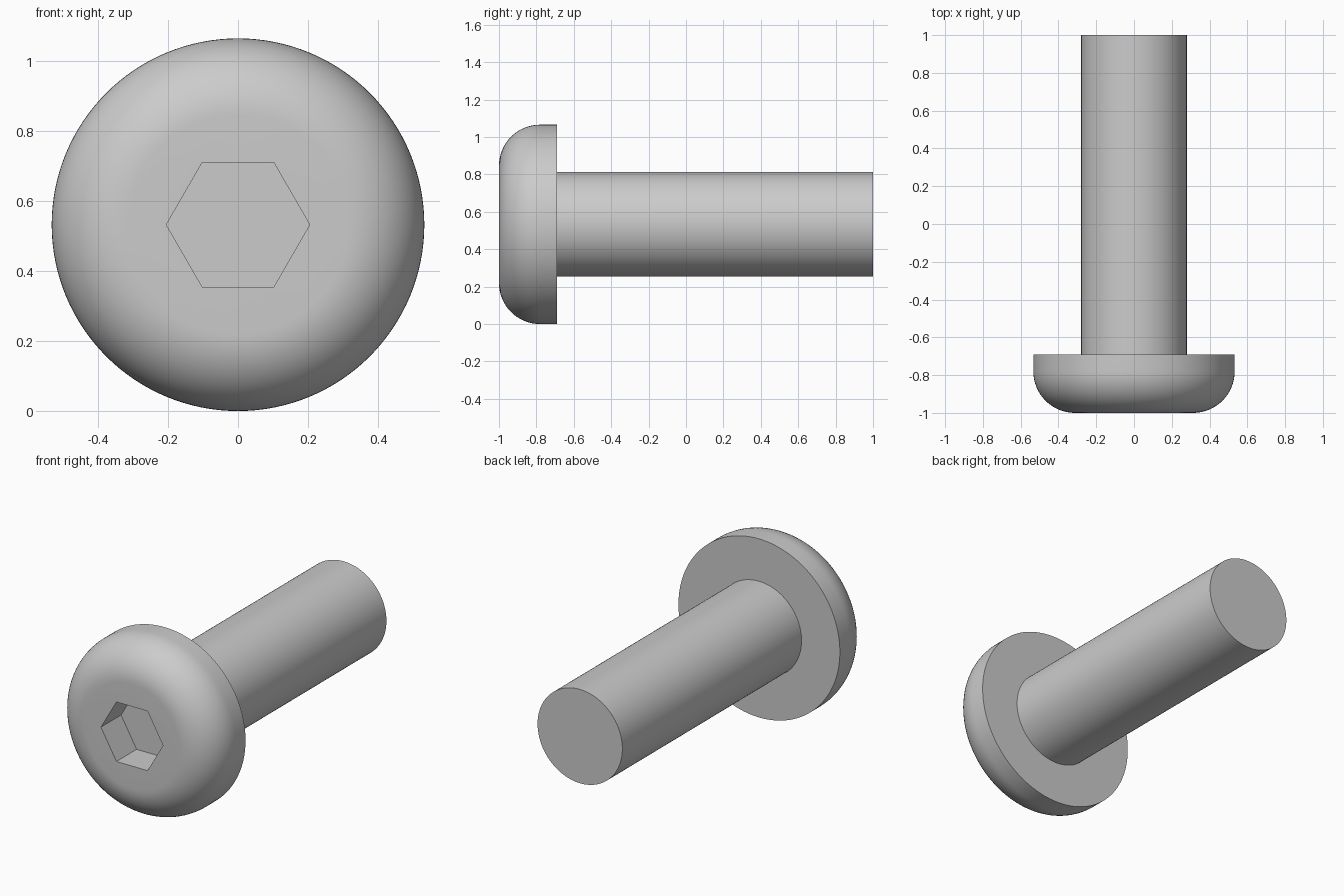
import bpy, bmesh
from math import cos, sin, pi, radians
from mathutils import Matrix, Vector

cube = bpy.data.objects.get("Cube")
if cube:
    bpy.data.objects.remove(cube, do_unlink=True)

HEAD_R, SHANK_R = 0.533, 0.28
FRONT, SHOULDER, TIP = -1.0, -0.69, 1.0
FILLET = 0.22
SOCKET_R, SOCKET_DEPTH = 0.205, 0.19
SEGMENTS = 128
CENTRE = Vector((0, 0, HEAD_R))

steel = bpy.data.materials.new("steel_grey")
steel.use_nodes = True
grey = (0.6, 0.6, 0.6, 1)
steel.diffuse_color = grey
steel.node_tree.nodes["Principled BSDF"].inputs["Base Color"].default_value = grey


def make_object(name, bm):
    bmesh.ops.recalc_face_normals(bm, faces=bm.faces)
    mesh = bpy.data.meshes.new(name)
    bm.to_mesh(mesh)
    bm.free()
    mesh.materials.append(steel)
    obj = bpy.data.objects.new(name, mesh)
    bpy.context.collection.objects.link(obj)
    obj.location = CENTRE
    return obj


# Head and shank: rounded button profile (radius, y) turned about the y axis
steps = 16
profile = [(HEAD_R - FILLET + FILLET * sin(a), FRONT + FILLET - FILLET * cos(a))
           for a in (i * pi / 2 / steps for i in range(steps + 1))]
profile += [(HEAD_R, SHOULDER), (SHANK_R, SHOULDER), (SHANK_R, TIP)]

bm = bmesh.new()
verts = [bm.verts.new((r, y, 0)) for r, y in profile]
edges = [bm.edges.new(pair) for pair in zip(verts, verts[1:])]
bmesh.ops.spin(bm, geom=verts + edges, cent=(0, 0, 0), axis=(0, 1, 0),
               angle=2 * pi, steps=SEGMENTS, use_merge=True)
bmesh.ops.remove_doubles(bm, verts=bm.verts, dist=1e-5)
bmesh.ops.holes_fill(bm, edges=[e for e in bm.edges if e.is_boundary], sides=0)
screw = make_object("screw_body", bm)

# Hexagonal drive socket, cut with a six-sided prism
bm = bmesh.new()
turn = Matrix.Translation((0, FRONT, 0)) @ Matrix.Rotation(pi / 2, 4, "X") @ Matrix.Rotation(pi / 2, 4, "Z")
bmesh.ops.create_cone(bm, cap_ends=True, segments=6, radius1=SOCKET_R,
                      radius2=SOCKET_R, depth=2 * SOCKET_DEPTH, matrix=turn)
cutter = make_object("socket_cutter", bm)
cutter.hide_render = True

cut = screw.modifiers.new("hex_socket", "BOOLEAN")
cut.operation = "DIFFERENCE"
cut.solver = "EXACT"
cut.object = cutter

bpy.ops.object.select_all(action="DESELECT")
screw.select_set(True)
bpy.context.view_layer.objects.active = screw
bpy.ops.object.modifier_apply(modifier=cut.name)
bpy.data.objects.remove(cutter, do_unlink=True)
bpy.ops.object.shade_smooth_by_angle(angle=radians(30))
